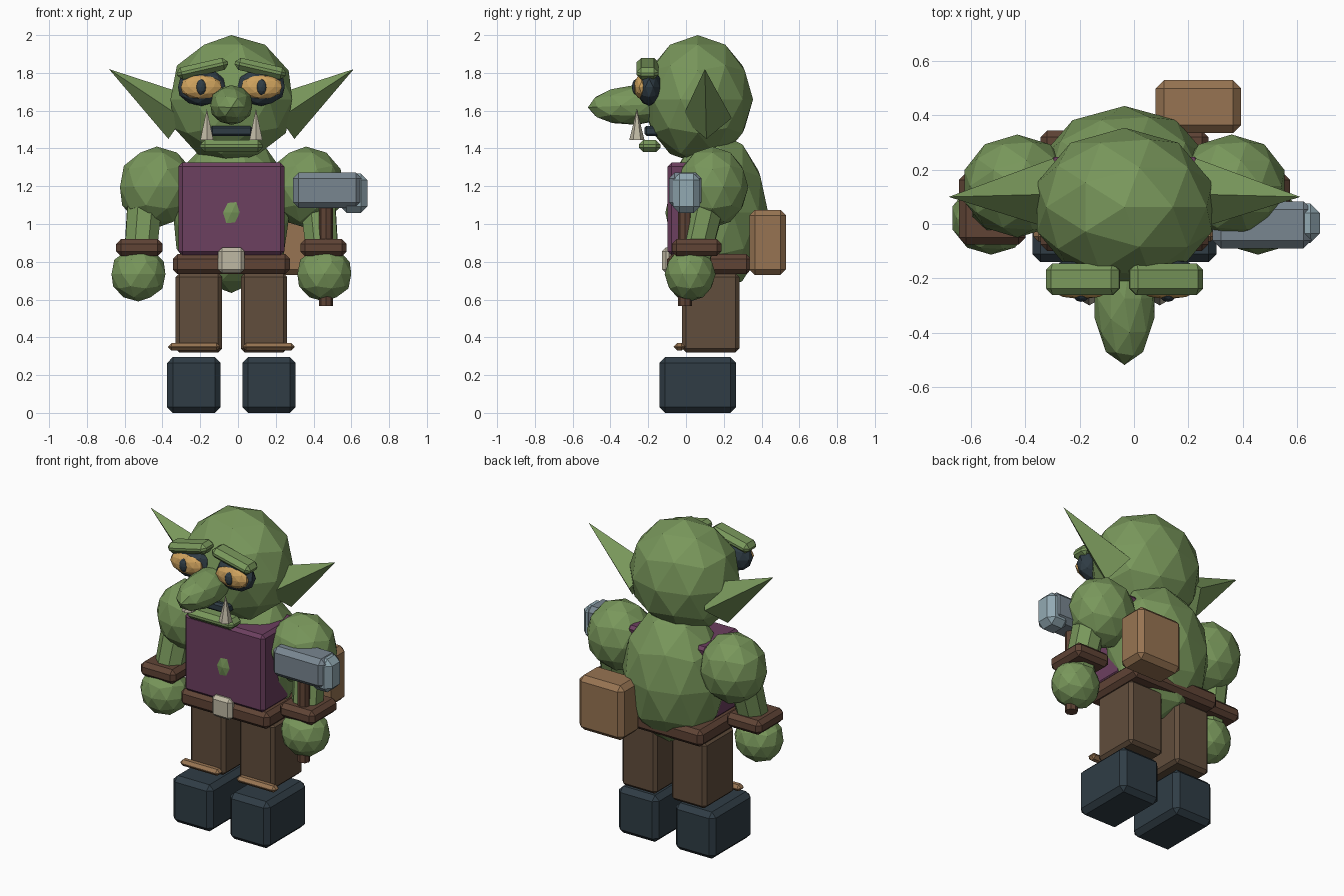
import bpy
import bmesh
from math import radians
from mathutils import Vector, Matrix

AXIS = -0.035  # body centre line, the hammer shifts it off zero

cube = bpy.data.objects.get("Cube")
if cube:
    bpy.data.objects.remove(cube, do_unlink=True)


def material(name, r, g, b):
    m = bpy.data.materials.new(name)
    m.use_nodes = True
    m.diffuse_color = (r, g, b, 1)
    node = next(n for n in m.node_tree.nodes if n.type == 'BSDF_PRINCIPLED')
    node.inputs["Base Color"].default_value = (r, g, b, 1)
    node.inputs["Roughness"].default_value = 0.9
    return m


SKIN = material("green skin", .19, .31, .105)
VEST = material("purple cloth", .15, .05, .115)
TAN = material("tan leather", .31, .175, .085)
TROUSER = material("brown cloth", .12, .075, .045)
STRAP = material("dark brown leather", .115, .057, .036)
NAVY = material("dark navy", .029, .046, .06)
STEEL = material("grey steel", .19, .24, .28)
EDGE = material("pale steel", .29, .4, .45)
YELLOW = material("amber eye", .62, .36, .11)
BONE = material("bone", .52, .48, .37)


def finish(name, bm, mat):
    bmesh.ops.recalc_face_normals(bm, faces=bm.faces)
    mesh = bpy.data.meshes.new(name)
    bm.to_mesh(mesh)
    bm.free()
    mesh.materials.append(mat)
    ob = bpy.data.objects.new(name, mesh)
    bpy.context.collection.objects.link(ob)
    return ob


def box(name, mat, x, y, z, bevel=.02, tilt=0):
    """Chamfered box from (low, high) ranges, x measured from the body axis."""
    bm = bmesh.new()
    size = [r[1] - r[0] for r in (x, y, z)]
    bmesh.ops.create_cube(bm, size=1, matrix=Matrix.Diagonal((*size, 1)))
    ob = finish(name, bm, mat)
    ob.location = (sum(x) / 2 + AXIS, sum(y) / 2, sum(z) / 2)
    ob.rotation_euler.y = radians(tilt)
    mod = ob.modifiers.new("chamfer", 'BEVEL')
    mod.width = bevel
    mod.segments = 1
    return ob


def ball(name, mat, center, radii, pitch=0):
    """Faceted ellipsoid."""
    bm = bmesh.new()
    bmesh.ops.create_icosphere(bm, subdivisions=2, radius=1, matrix=Matrix.Diagonal((*radii, 1)))
    ob = finish(name, bm, mat)
    ob.location = Vector(center) + Vector((AXIS, 0, 0))
    ob.rotation_euler.x = radians(pitch)
    return ob


def spike(name, mat, start, end, r1, r2, sides):
    """Cone or tapered cylinder between two points."""
    a, b = (Vector(p) + Vector((AXIS, 0, 0)) for p in (start, end))
    d = b - a
    bm = bmesh.new()
    bmesh.ops.create_cone(bm, cap_ends=True, segments=sides, radius1=r1, radius2=r2, depth=d.length)
    if r2 == 0:
        bmesh.ops.remove_doubles(bm, verts=bm.verts, dist=1e-5)
    ob = finish(name, bm, mat)
    ob.rotation_mode = 'QUATERNION'
    ob.rotation_quaternion = d.to_track_quat('Z', 'Y')
    ob.location = (a + b) / 2
    return ob


def span(s, low, high):
    """Mirror a range to the chosen side."""
    return (low, high) if s > 0 else (-high, -low)


# Body, vest and belt
ball("torso", SKIN, (0, .163, 1.06), (.325, .272, .425))
vest = box("vest", VEST, (-.28, .28), (-.097, .25), (.835, 1.325), .02)
for v in vest.data.vertices:
    if v.co.y > 0 and v.co.z < 0:
        v.co.y -= .09
box("belt", STRAP, (-.31, .31), (-.1, .345), (.735, .84), .025)
box("buckle", BONE, (-.07, .07), (-.127, -.07), (.74, .875), .02)
box("bag", TAN, (.115, .43), (.335, .53), (.73, 1.075), .03)

# Head and face
ball("head", SKIN, (0, .062, 1.66), (.339, .293, .34))
ball("nose", SKIN, (0, -.27, 1.63), (.116, .25, .105), 3)
box("mouth", NAVY, (-.112, .112), (-.22, -.12), (1.465, 1.52), .012)
box("lower_lip", SKIN, (-.165, .165), (-.25, -.135), (1.38, 1.445), .025)

for s, side in ((1, "left"), (-1, "right")):
    # Eyes, brows, tusks and ears
    ball(side + "_eye_socket", NAVY, (s * .158, -.195, 1.725), (.131, .068, .1))
    ball(side + "_eye", YELLOW, (s * .16, -.235, 1.725), (.113, .042, .066))
    ball(side + "_pupil", NAVY, (s * .16, -.265, 1.725), (.028, .022, .042))
    box(side + "_brow", SKIN, span(s, .015, .292), (-.262, -.145), (1.79, 1.855), .025, s * 13)
    spike(side + "_tusk", BONE, (s * .13, -.26, 1.445), (s * .13, -.26, 1.61), .04, 0, 6)
    spike(side + "_ear", SKIN, (s * .26, .11, 1.56), (s * .648, .1, 1.82), .132, 0, 4)

    # Arms
    ball(side + "_shoulder", SKIN, (s * .395, .14, 1.195), (.205, .19, .215))
    spike(side + "_forearm", SKIN, (s * .455, .12, 1.15), (s * .485, .04, .8), .1, .09, 8)
    box(side + "_bracelet", STRAP, span(s, .365, .61), (-.075, .188), (.83, .92), .025)
    ball(side + "_hand", SKIN, (s * .492, .022, .735), (.15, .135, .145))

    # Legs
    box(side + "_leg", TROUSER, span(s, .05, .295), (-.02, .282), (.32, .74), .02)
    box(side + "_cuff", TAN, span(s, .06, .335), (-.065, -.005), (.33, .37), .018)
    box(side + "_boot", NAVY, span(s, .058, .34), (-.14, .265), (0, .295), .03)

# Hammer held in the left hand
spike("hammer_handle", STRAP, (.5, -.005, .565), (.5, -.005, 1.15), .037, .037, 8)
box("hammer_head", STEEL, (.325, .69), (-.09, .083), (1.085, 1.272), .03)
box("hammer_face", EDGE, (.575, .72), (-.07, .075), (1.058, 1.268), .035)
